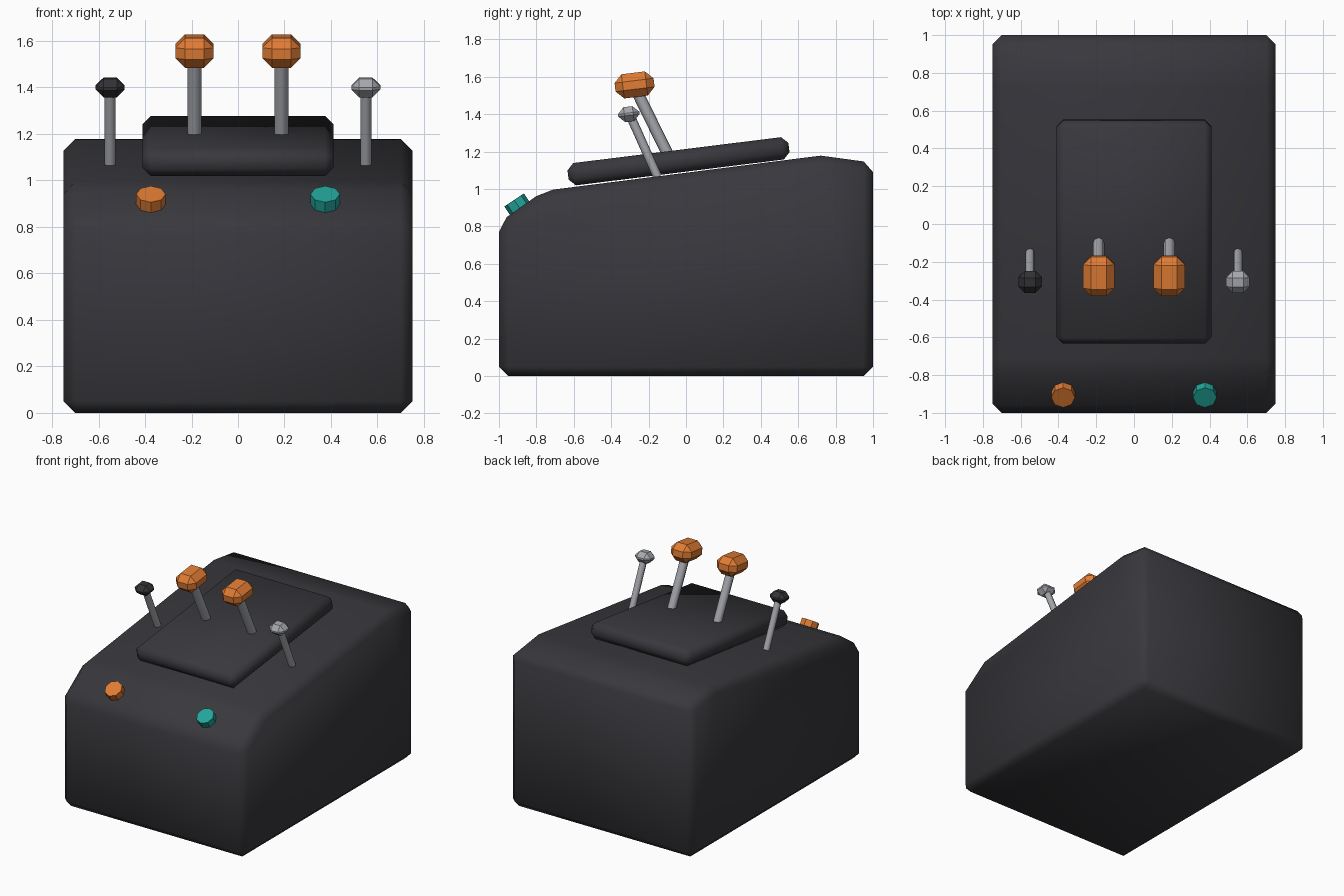
import bpy, bmesh
from math import radians
from mathutils import Vector

cube = bpy.data.objects.get("Cube")
if cube:
    bpy.data.objects.remove(cube, do_unlink=True)


def material(name, rgb):
    m = bpy.data.materials.new(name)
    m.use_nodes = True
    m.diffuse_color = (*rgb, 1)
    m.node_tree.nodes["Principled BSDF"].inputs["Base Color"].default_value = (*rgb, 1)
    return m


CHARCOAL = material("charcoal", (0.04, 0.04, 0.047))
BLACK = material("black", (0.032, 0.032, 0.037))
ORANGE = material("orange", (0.75, 0.2, 0.035))
TEAL = material("teal", (0.016, 0.38, 0.33))
STEEL = material("steel", (0.38, 0.39, 0.42))
SLOPE = radians(7.1)


def finish(obj, name, mat, bevel=0, smooth=30):
    """Name, colour, chamfer and shade the active object."""
    obj.name = obj.data.name = name
    obj.data.materials.append(mat)
    if bevel:
        mod = obj.modifiers.new("chamfer", "BEVEL")
        mod.width = bevel
        mod.segments = 1
        mod.limit_method = "ANGLE"
        mod.angle_limit = radians(20)
        bpy.ops.object.modifier_apply(modifier=mod.name)
    bpy.ops.object.shade_smooth_by_angle(angle=radians(smooth))
    return obj


def box(name, mat, centre, size, bevel, smooth=30):
    bpy.ops.mesh.primitive_cube_add(size=1, location=centre, rotation=(SLOPE, 0, 0))
    obj = bpy.context.object
    obj.scale = size
    bpy.ops.object.transform_apply(location=False, rotation=False, scale=True)
    return finish(obj, name, mat, bevel, smooth)


def rod(name, mat, start, end, radius):
    """Eight-sided cylinder between two points."""
    a, b = Vector(start), Vector(end)
    bpy.ops.mesh.primitive_cylinder_add(vertices=8, radius=radius, depth=(b - a).length,
                                        location=(a + b) / 2)
    obj = bpy.context.object
    obj.rotation_euler = (b - a).to_track_quat("Z", "Y").to_euler()
    return finish(obj, name, mat, smooth=50 if mat is STEEL else 30)


# Console housing: side profile extruded across the width
profile = [(-1, 0), (-1, 0.82), (-0.76, 0.99), (0.72, 1.178), (1, 1.14), (1, 0)]
bm = bmesh.new()
face = bm.faces.new([bm.verts.new((-0.75, y, z)) for y, z in profile])
side = bmesh.ops.extrude_face_region(bm, geom=[face])
bmesh.ops.translate(bm, vec=(1.5, 0, 0),
                    verts=[g for g in side["geom"] if isinstance(g, bmesh.types.BMVert)])
bmesh.ops.recalc_face_normals(bm, faces=bm.faces)
mesh = bpy.data.meshes.new("housing")
bm.to_mesh(mesh)
bm.free()
housing = bpy.data.objects.new("housing", mesh)
bpy.context.collection.objects.link(housing)
bpy.ops.object.select_all(action="DESELECT")
housing.select_set(True)
bpy.context.view_layer.objects.active = housing
finish(housing, "housing", CHARCOAL, 0.05, 60)

# Raised sloping panel
box("raised_panel", CHARCOAL, (0, -0.04, 1.148), (0.82, 1.19, 0.12), 0.035, 60)

# Levers and buttons, one of each per side
sides = [("right", -1, BLACK, ORANGE), ("left", 1, STEEL, TEAL)]
for label, s, knob_mat, button_mat in sides:
    x = s * 0.187
    rod(label + "_throttle_shaft", STEEL, (x, -0.09, 1.17), (x, -0.262, 1.52), 0.031)
    box(label + "_throttle_grip", ORANGE, (x, -0.275, 1.556), (0.165, 0.21, 0.13), 0.042)

    x = s * 0.55
    rod(label + "_lever_shaft", STEEL, (x, -0.152, 1.065), (x, -0.295, 1.385), 0.024)
    box(label + "_lever_knob", knob_mat, (x, -0.306, 1.4), (0.125, 0.116, 0.08), 0.034)

    x = s * 0.375
    rod(label + "_button", button_mat, (x, -0.885, 0.89), (x, -0.919, 0.941), 0.063)
